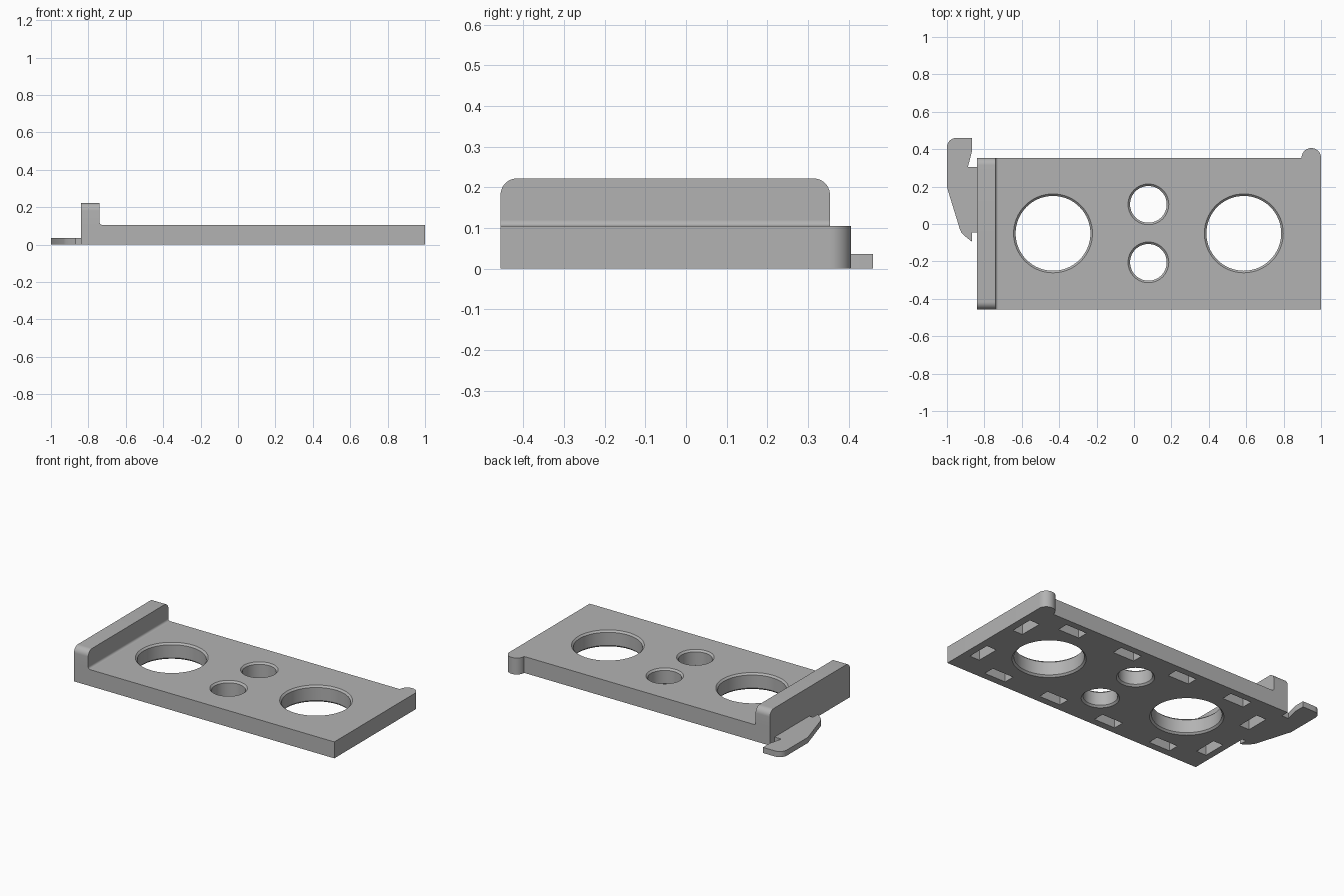
import bpy, bmesh
from math import cos, sin, pi, radians
from mathutils import Matrix, Vector

default = bpy.data.objects.get("Cube")
if default:
    bpy.data.objects.remove(default)

grey = bpy.data.materials.new("grey_plastic")
grey.use_nodes = True
colour = (0.45, 0.45, 0.45, 1)
grey.diffuse_color = colour
grey.node_tree.nodes["Principled BSDF"].inputs["Base Color"].default_value = colour


def finish(name, bm):
    bmesh.ops.recalc_face_normals(bm, faces=bm.faces)
    mesh = bpy.data.meshes.new(name)
    bm.to_mesh(mesh)
    bm.free()
    mesh.materials.append(grey)
    obj = bpy.data.objects.new(name, mesh)
    bpy.context.collection.objects.link(obj)
    return obj


def extrude(name, outline, depth):
    """Extrude 3D outline points along the depth vector."""
    bm = bmesh.new()
    face = bm.faces.new([bm.verts.new(p) for p in outline])
    new = bmesh.ops.extrude_face_region(bm, geom=[face])["geom"]
    moved = [v for v in new if isinstance(v, bmesh.types.BMVert)]
    bmesh.ops.translate(bm, verts=moved, vec=Vector(depth))
    return finish(name, bm)


def arc(cx, cy, r, start, end, steps=10):
    angles = [radians(start + (end - start) * i / steps) for i in range(steps + 1)]
    return [(cx + r * cos(a), cy + r * sin(a)) for a in angles]


def smooth(obj):
    bpy.ops.object.select_all(action='DESELECT')
    obj.select_set(True)
    bpy.context.view_layer.objects.active = obj
    bpy.ops.object.shade_smooth_by_angle(angle=radians(30))


LEFT, RIGHT, FRONT, BACK, TOP = -0.84, 1.0, -0.456, 0.354, 0.105
MID_X, MID_Y = 0.077, -0.05

# Base plate with the rounded knob on its back corner
outline = [(LEFT, FRONT), (RIGHT, FRONT)] + arc(0.948, BACK, 0.052, 0, 180, 20) + [(LEFT, BACK)]
plate = extrude("base_plate", [(x, y, 0) for x, y in outline], (0, 0, TOP))

# Cutters: chamfered round holes and pockets in the underside
bm = bmesh.new()


def cut_hole(x, y, r, segs=64):
    c, e = 0.011, 0.02
    rings = []
    for z, rad in ((-e, r + c + e), (c, r), (TOP - c, r), (TOP + e, r + c + e)):
        rad = min(rad, r + c + e)
        rings.append([bm.verts.new((x + rad * cos(2 * pi * i / segs),
                                    y + rad * sin(2 * pi * i / segs), z)) for i in range(segs)])
    for low, high in zip(rings, rings[1:]):
        for i in range(segs):
            j = (i + 1) % segs
            bm.faces.new((low[i], low[j], high[j], high[i]))
    bm.faces.new(rings[0][::-1])
    bm.faces.new(rings[-1])


def cut_pocket(x, y, length, width):
    depth = 0.08
    place = Matrix.Translation((x, y, depth / 2 - 0.02)) @ Matrix.Diagonal((length, width, depth + 0.04, 1))
    bmesh.ops.create_cube(bm, size=1, matrix=place)


for side in (-1, 1):
    cut_hole(MID_X + side * 0.51, MID_Y, 0.2)
    cut_hole(MID_X, MID_Y + side * 0.155, 0.098)
    for step in (-1.5, -0.5, 0.5, 1.5):
        cut_pocket(MID_X + step * 0.406, MID_Y + side * 0.325, 0.15, 0.07)
    for end in (-1, 1):
        cut_pocket(MID_X + end * 0.84, MID_Y + side * 0.19, 0.07, 0.15)
cutter = finish("hole_cutter", bm)
cutter.hide_render = True

cut = plate.modifiers.new("holes", 'BOOLEAN')
cut.operation = 'DIFFERENCE'
cut.solver = 'EXACT'
cut.object = cutter
bpy.context.view_layer.objects.active = plate
bpy.ops.object.modifier_apply(modifier=cut.name)
bpy.data.objects.remove(cutter)

# Upright end wall with rounded upper corners
r, wall_top = 0.04, 0.222
outline = [(FRONT, TOP), (BACK, TOP)]
outline += arc(BACK - r, wall_top - r, r, 0, 90) + arc(FRONT + r, wall_top - r, r, 90, 180)
wall = extrude("end_wall", [(LEFT, y, z) for y, z in outline], (0.1, 0, 0))

# Concave fillet where the wall meets the plate
f, face_x = 0.014, LEFT + 0.1
outline = [(face_x, TOP)] + arc(face_x + f, TOP + f, f, 270, 180, 6)
fillet = extrude("wall_fillet", [(x, FRONT, z) for x, z in outline], (0, BACK - FRONT, 0))

# Thin hooked latch beside the wall
outline = [(LEFT, 0.305), (-0.888, 0.305), (-0.866, 0.39), (-0.866, 0.46)]
outline += arc(-0.95, 0.41, 0.05, 90, 180)
outline += [(-1, 0.197), (-0.932, -0.025), (-0.922, -0.048), (-0.9, -0.068), (-0.866, -0.095),
            (-0.866, -0.045), (LEFT, -0.045)]
latch = extrude("hook_latch", [(x, y, 0) for x, y in outline], (0, 0, 0.036))

for part in (plate, wall, fillet, latch):
    smooth(part)
